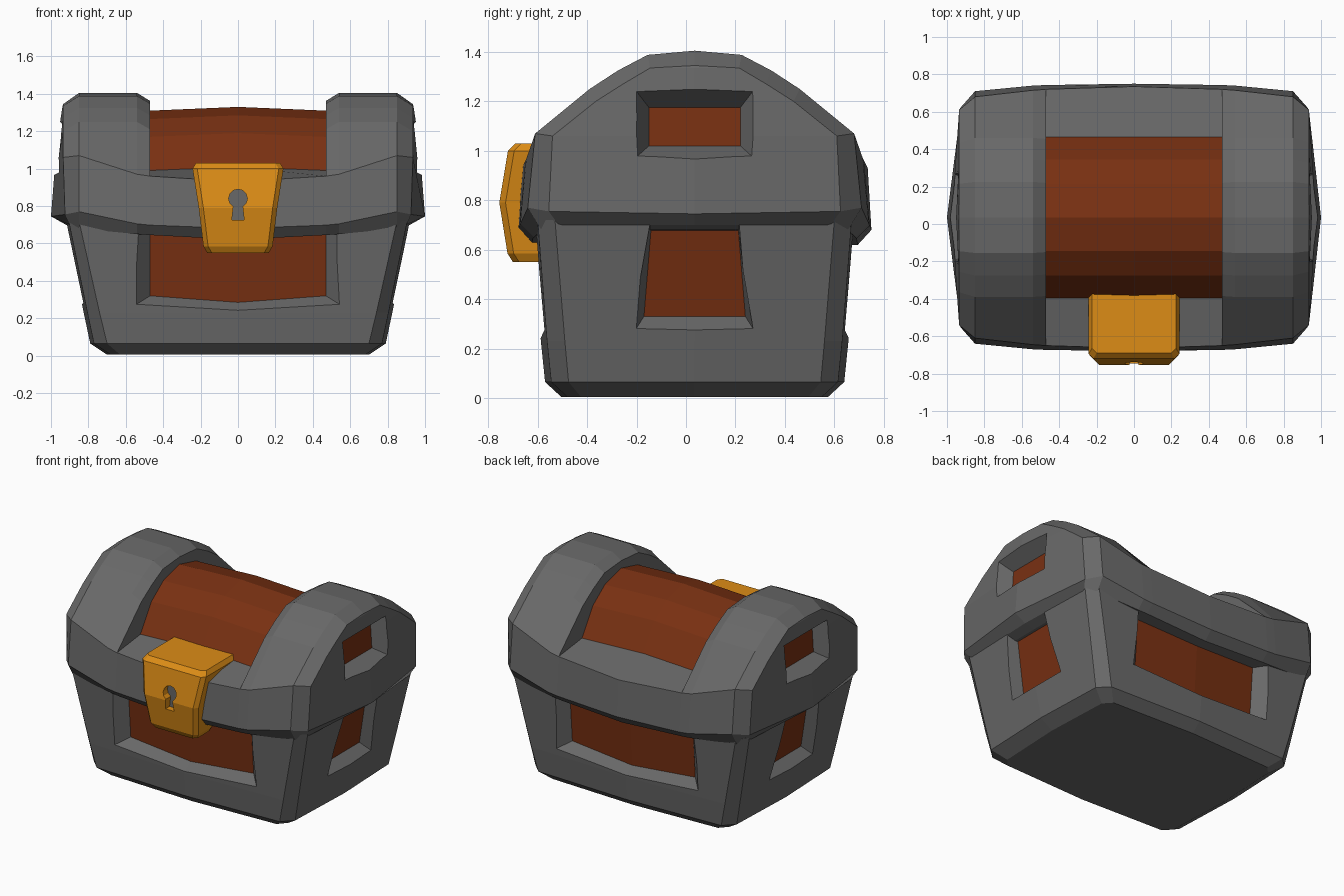
import bpy, bmesh, math

if "Cube" in bpy.data.objects:
    bpy.data.objects.remove(bpy.data.objects["Cube"])

YC = 0.035  # depth centre of the chest


def material(name, rgb):
    m = bpy.data.materials.new(name)
    m.diffuse_color = (*rgb, 1)
    m.use_nodes = True
    m.node_tree.nodes["Principled BSDF"].inputs["Base Color"].default_value = m.diffuse_color
    return m


GREY = material("grey metal", (0.14, 0.14, 0.14))
BROWN = material("brown wood", (0.19, 0.03, 0.006))
GOLD = material("gold", (0.72, 0.265, 0.008))


def finish(bm, name, mats):
    bmesh.ops.remove_doubles(bm, verts=bm.verts[:], dist=0.0005)
    bmesh.ops.recalc_face_normals(bm, faces=bm.faces[:])
    mesh = bpy.data.meshes.new(name)
    bm.to_mesh(mesh)
    bm.free()
    ob = bpy.data.objects.new(name, mesh)
    for m in mats:
        mesh.materials.append(m)
    bpy.context.collection.objects.link(ob)
    return ob


def carve(ob, cutter):
    mod = ob.modifiers.new("cut", 'BOOLEAN')
    mod.operation, mod.solver, mod.object = 'DIFFERENCE', 'EXACT', cutter
    cutter.hide_render = True
    bpy.context.view_layer.update()
    deps = bpy.context.evaluated_depsgraph_get()
    mesh = bpy.data.meshes.new_from_object(ob.evaluated_get(deps))
    ob.modifiers.clear()
    ob.data = mesh
    bpy.data.objects.remove(cutter)


def bridge(bm, a, b):
    n = len(a)
    return [bm.faces.new((a[i], a[(i + 1) % n], b[(i + 1) % n], b[i])) for i in range(n)]


def loft(bm, rings):
    """Closed solid through a stack of point rings."""
    vs = [[bm.verts.new(p) for p in r] for r in rings]
    for a, b in zip(vs, vs[1:]):
        bridge(bm, a, b)
    return bm.faces.new(vs[0]), bm.faces.new(vs[-1])


def recess(bm, side, inner, outer, sag=0.0, bulge=0.0):
    """Flared panel cutter with a brown floor.
    inner/outer: (half width low, high, z low, high, depth low, high)"""
    far = [2 * o - i for i, o in zip(inner, outer)]
    rings = []
    for wl, wh, zl, zh, dl, dh in (inner, far):
        pts = [(-wl, dl, zl), (0, dl + bulge, zl - sag), (wl, dl, zl),
               (wh, dh, zh), (0, dh + bulge, zh), (-wh, dh, zh)]
        place = {'front': lambda u, d, z: (u, YC - d, z),
                 'back': lambda u, d, z: (u, YC + d, z),
                 'right': lambda u, d, z: (d, YC + u, z),
                 'left': lambda u, d, z: (-d, YC + u, z)}[side]
        rings.append([bm.verts.new(place(*p)) for p in pts])
    bridge(bm, *rings)
    for r in rings:
        for q in ((0, 1, 4, 5), (1, 2, 3, 4)):
            f = bm.faces.new([r[i] for i in q])
            f.material_index = 1 if r is rings[0] else 0


# Body: tapered box with bevelled, slightly bowed walls
def body_ring(z, X, Y, cx, cy):
    q = [(X, 0), (X - 0.02, cy), (cx, Y - 0.025), (0, Y)]
    half = q + [(-x, y) for x, y in q[2::-1]]
    return [(x, y + YC, z) for x, y in half + [(x, -y) for x, y in half[-2:0:-1]]]


bm = bmesh.new()
loft(bm, [body_ring(0.005, 0.70, 0.54, 0.63, 0.46),
          body_ring(0.065, 0.79, 0.605, 0.70, 0.51),
          body_ring(0.23, 0.825, 0.622, 0.74, 0.525),
          body_ring(0.72, 0.925, 0.66, 0.85, 0.565)])
body = finish(bm, "chest_body", [GREY, BROWN])

bm = bmesh.new()
for s in ('front', 'back'):
    recess(bm, s, (0.47, 0.47, 0.32, 0.70, 0.535, 0.565),
           (0.55, 0.53, 0.27, 0.71, 0.615, 0.645), 0.035, 0.02)
for s in ('left', 'right'):
    recess(bm, s, (0.205, 0.175, 0.33, 0.70, 0.76, 0.835),
           (0.24, 0.18, 0.275, 0.71, 0.835, 0.92))
carve(body, finish(bm, "body_cutter", [GREY, BROWN]))

# Lid: domed cross-sections lofted along x, stepping down to the wood panel
DOME = [(0.425, 1.25), (0.31, 1.325), (0.19, 1.388), (0, 1.405)]
LOW = [(0.42, 1.21), (0.305, 1.285), (0.185, 1.347), (0, 1.362)]
WOOD = [(0.43, 0.99), (0.31, 1.17), (0.18, 1.265), (0, 1.31)]
WOOD_MID = [(y, z + 0.02) for y, z in WOOD]
END = [(0.40, 1.20), (0.29, 1.27), (0.18, 1.335), (0, 1.345)]
BAND = {0: [(0.66, 0.62), (0.715, 0.68), (0.70, 0.93)],
        0.47: [(0.655, 0.645), (0.708, 0.698), (0.685, 0.96)],
        0.54: [(0.65, 0.65), (0.705, 0.705), (0.68, 0.97)],
        0.85: [(0.62, 0.68), (0.675, 0.77), (0.645, 1.07)],
        0.935: [(0.55, 0.70), (0.59, 0.755), (0.575, 1.06)]}


def lid_ring(x, top):
    band = BAND[abs(x)]
    half = [(0, band[0][1])] + band + top
    ring = half + [(-y, z) for y, z in half[-2:0:-1]]
    n = len(ring)
    pull = {0: 0.015, 1: 0.035, n - 1: 0.035, 2: 0.01, n - 2: 0.01} if abs(x) > 0.9 else {}
    return [(x - math.copysign(pull.get(i, 0), x), y + YC, z)
            for i, (y, z) in enumerate(ring)]


right = [(0.47, WOOD), (0.47, LOW), (0.54, DOME), (0.85, DOME), (0.935, END)]
stations = [(-x, t) for x, t in right[::-1]] + [(0, WOOD_MID)] + right
bm = bmesh.new()
rings = [[bm.verts.new(p) for p in lid_ring(x, t)] for x, t in stations]
for (sa, sb), a, b in zip(zip(stations, stations[1:]), rings, rings[1:]):
    for i, f in enumerate(bridge(bm, a, b)):
        wood = sa[0] != sb[0] and abs(sa[0] + sb[0]) < 0.5
        f.material_index = int(wood and 4 <= i <= 9)

# Bowed lid ends with a centre column
for ring, s in ((rings[0], -1), (rings[-1], 1)):
    mid = ring[0]
    for k, mx in zip(range(2, 7), (1.0, 0.975, 0.958, 0.948, 0.938)):
        new = bm.verts.new((s * mx, YC, ring[k].co.z - (0.01 if k == 2 else 0)))
        bm.faces.new((ring[k - 1], mid, new, ring[k]))
        bm.faces.new((ring[15 - k], mid, new, ring[14 - k]))
        mid = new
    bm.faces.new((ring[6], mid, ring[7]))
    bm.faces.new((ring[8], mid, ring[7]))
lid = finish(bm, "chest_lid", [GREY, BROWN])

bm = bmesh.new()
for s in ('left', 'right'):
    recess(bm, s, (0.185, 0.185, 1.02, 1.175, 0.87, 0.86),
           (0.235, 0.235, 0.975, 1.24, 0.965, 0.94))
carve(lid, finish(bm, "lid_cutter", [GREY, BROWN]))

# Lock: tapered block with bevelled front edges
bm = bmesh.new()
rows = [(0.55, 0.165, -0.70, -0.56), (0.585, 0.185, -0.722, -0.55), (0.79, 0.21, -0.755, -0.45),
        (1.0, 0.243, -0.72, -0.36), (1.03, 0.225, -0.69, -0.36)]
loft(bm, [[(-w, b, z), (-w, f + 0.025, z), (-w + 0.025, f, z),
           (w - 0.025, f, z), (w, f + 0.025, z), (w, b, z)] for z, w, f, b in rows])
lock = finish(bm, "lock", [GOLD, GREY])

# Keyhole
hole = [(0.05 * math.cos(a), 0.84 + 0.05 * math.sin(a))
        for a in (math.radians(-60 + 30 * i) for i in range(11))]
hole += [(-0.033, 0.725), (0.033, 0.725)]
bm = bmesh.new()
floor, _ = loft(bm, [[(x, y, z) for x, z in hole] for y in (-0.70, -0.85)])
floor.material_index = 1
carve(lock, finish(bm, "keyhole_cutter", [GOLD, GREY]))
